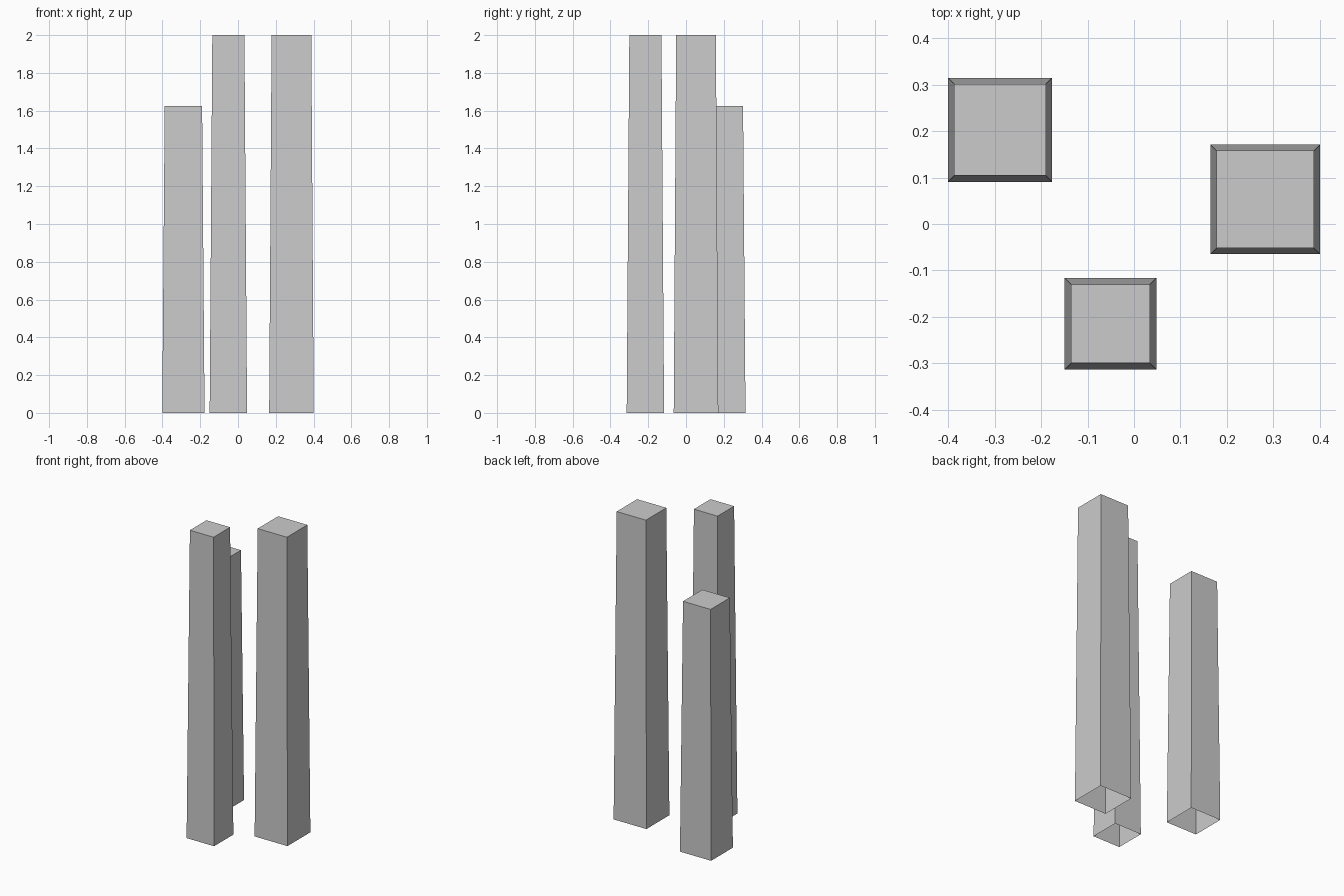
import bpy
import bmesh

if "Cube" in bpy.data.objects:
    bpy.data.objects.remove(bpy.data.objects["Cube"])


def tapered_pillar(name, x, y, base_half, top_half, height):
    """Square pillar, slightly narrower at the top, with an open underside."""
    bm = bmesh.new()
    bmesh.ops.create_cube(bm, size=2)
    for v in bm.verts:
        top = v.co.z > 0
        half = top_half if top else base_half
        v.co.x *= half
        v.co.y *= half
        v.co.z = height if top else 0
    bm.normal_update()
    underside = [f for f in bm.faces if f.normal.z < -0.9]
    bmesh.ops.delete(bm, geom=underside, context='FACES_ONLY')
    mesh = bpy.data.meshes.new(name)
    bm.to_mesh(mesh)
    bm.free()
    obj = bpy.data.objects.new(name, mesh)
    obj.location = (x, y, 0)
    bpy.context.collection.objects.link(obj)
    return obj


# Two tall pillars and one short one
tapered_pillar("right_pillar", 0.283, 0.053, 0.118, 0.105, 2.0)
tapered_pillar("front_pillar", -0.051, -0.215, 0.099, 0.085, 2.0)
tapered_pillar("short_back_pillar", -0.289, 0.203, 0.112, 0.099, 1.626)
